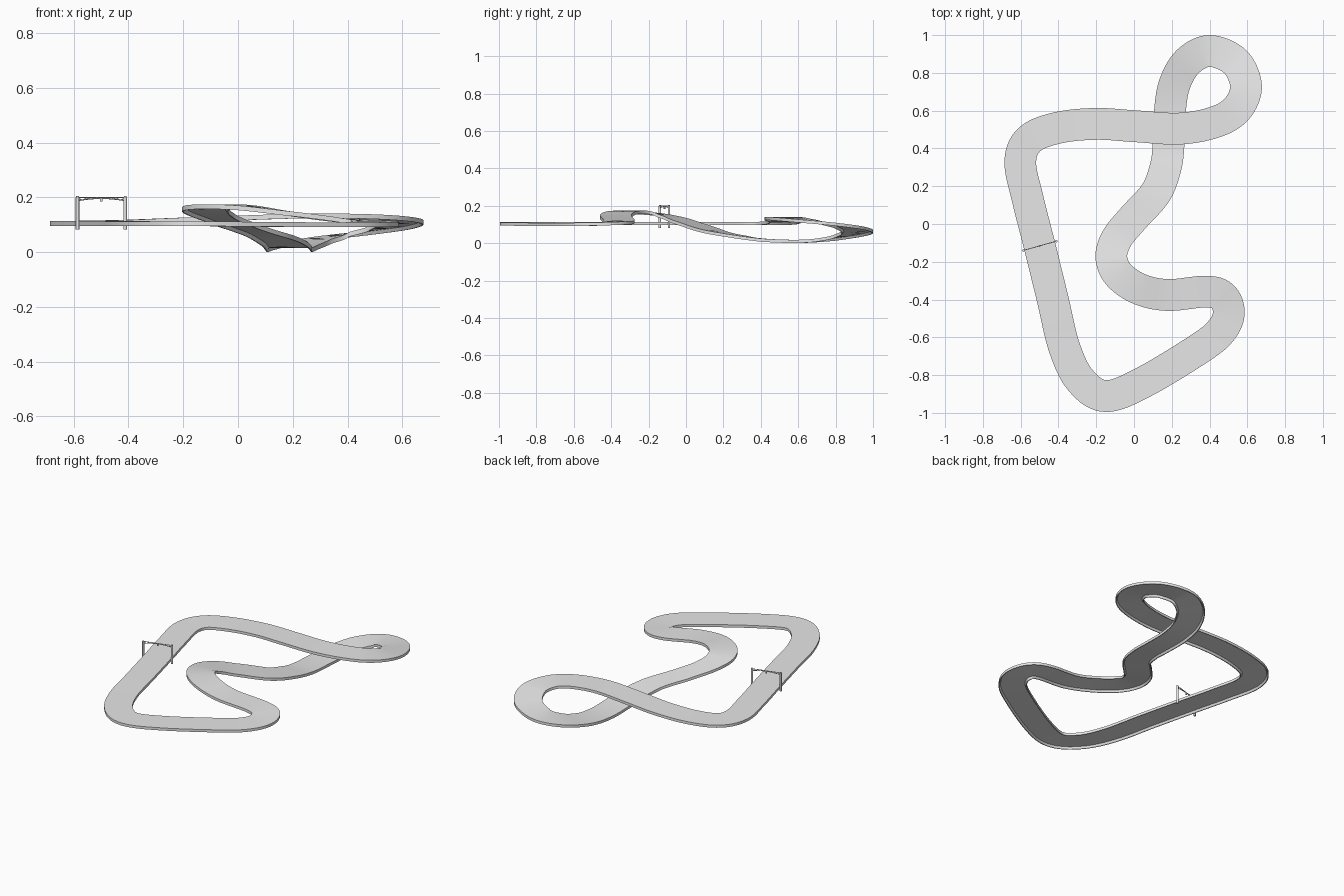
import bpy, bmesh, math
from mathutils import Vector

cube = bpy.data.objects.get("Cube")
if cube:
    bpy.data.objects.remove(cube)


def material(name, value):
    mat = bpy.data.materials.new(name)
    mat.use_nodes = True
    colour = (value, value, value, 1)
    mat.diffuse_color = colour
    mat.node_tree.nodes["Principled BSDF"].inputs["Base Color"].default_value = colour
    return mat


grey = material("light grey", 0.8)


def finish(name, bm):
    bmesh.ops.recalc_face_normals(bm, faces=bm.faces)
    mesh = bpy.data.meshes.new(name)
    bm.to_mesh(mesh)
    bm.free()
    mesh.materials.append(grey)
    obj = bpy.data.objects.new(name, mesh)
    bpy.context.collection.objects.link(obj)
    bpy.ops.object.select_all(action="DESELECT")
    obj.select_set(True)
    bpy.context.view_layer.objects.active = obj
    bpy.ops.object.shade_smooth_by_angle(angle=math.radians(35))
    return obj


# Centre line of the road surface, a closed loop that crosses over itself
path = [Vector(p) for p in (
    (-.5, -.115, .113), (-.43, -.4, .113), (-.37, -.65, .112), (-.285, -.825, .112),
    (-.15, -.911, .112), (.055, -.835, .11), (.36, -.65, .108), (.465, -.56, .109),
    (.502, -.47, .111), (.47, -.385, .116), (.38, -.358, .124), (.18, -.376, .15),
    (.03, -.345, .17), (-.08, -.27, .174), (-.12, -.175, .165), (-.09, -.075, .143),
    (-.005, .03, .108), (.115, .165, .066), (.167, .3, .04), (.183, .42, .024),
    (.19, .595, .018), (.215, .74, .027), (.285, .86, .048), (.4, .916, .07),
    (.535, .86, .094), (.593, .73, .116), (.545, .61, .131), (.43, .54, .139),
    (.24, .505, .14), (0, .518, .133), (-.2, .53, .126), (-.4, .51, .118),
    (-.55, .45, .114), (-.602, .33, .113), (-.562, .13, .113))]


def spline(points, steps):
    """Closed Catmull-Rom curve: yields position and direction."""
    n = len(points)
    for i in range(n):
        a, b, c, d = (points[(i + k) % n] for k in (-1, 0, 1, 2))
        m, q = (c - a) / 2, (d - b) / 2
        for s in range(steps):
            t = s / steps
            pos = (b * (2*t**3 - 3*t**2 + 1) + m * (t**3 - 2*t**2 + t)
                   + c * (3*t**2 - 2*t**3) + q * (t**3 - t**2))
            way = (b * (6*t*t - 6*t) + m * (3*t*t - 4*t + 1)
                   + c * (6*t - 6*t*t) + q * (3*t*t - 2*t))
            yield pos, way


# Road: flat top, hollow underside and a short skirt along both edges
half = 0.084
section = [(-half, 0), (half, 0), (half, -.017), (half - .005, -.017),
           (half - .012, -.004), (.012 - half, -.004), (.005 - half, -.017), (-half, -.017)]
bm = bmesh.new()
rings = []
for pos, way in spline(path, 10):
    side = way.cross(Vector((0, 0, 1))).normalized()
    rings.append([bm.verts.new(pos + side * u + Vector((0, 0, v))) for u, v in section])
for i, ring in enumerate(rings):
    after = rings[(i + 1) % len(rings)]
    for k in range(len(section)):
        j = (k + 1) % len(section)
        bm.faces.new((ring[k], ring[j], after[j], after[k]))
finish("road", bm)


def rod(bm, start, end, radius, sides=12):
    axis = end - start
    made = bmesh.ops.create_cone(bm, cap_ends=True, segments=sides, radius1=radius,
                                 radius2=radius, depth=axis.length)
    turn = axis.to_track_quat("Z", "Y")
    for v in made["verts"]:
        v.co = turn @ v.co + (start + end) / 2


# Start gate posts
foot = [Vector((-.586, -.14, 0)), Vector((-.412, -.091, 0))]
for name, p in zip(("right_gate_post", "left_gate_post"), foot):
    bm = bmesh.new()
    rod(bm, p + Vector((0, 0, .082)), p + Vector((0, 0, .2)), .0065)
    rod(bm, p + Vector((0, 0, .2)), p + Vector((0, 0, .204)), .005)
    finish(name, bm)


# Thin latticed beam, slightly arched, with a lamp hanging in the middle
def along(t, z):
    return foot[0].lerp(foot[1], t) + Vector((0, 0, z + .008 * math.sin(math.pi * t)))


bm = bmesh.new()
bays = 10
rod(bm, along(0, .2), along(1, .2), .002, 8)
for i in range(bays):
    a, b = i / bays, (i + 1) / bays
    rod(bm, along(a, .188), along(b, .188), .002, 8)
    rod(bm, along(a, .188 if i % 2 else .198 - .008 * math.sin(math.pi * a)),
        along(b, .198 - .008 * math.sin(math.pi * b) if i % 2 else .188), .0012, 6)
finish("gate_beam", bm)

bm = bmesh.new()
rod(bm, along(.5, .176), along(.5, .19), .005)
finish("gate_lamp", bm)
